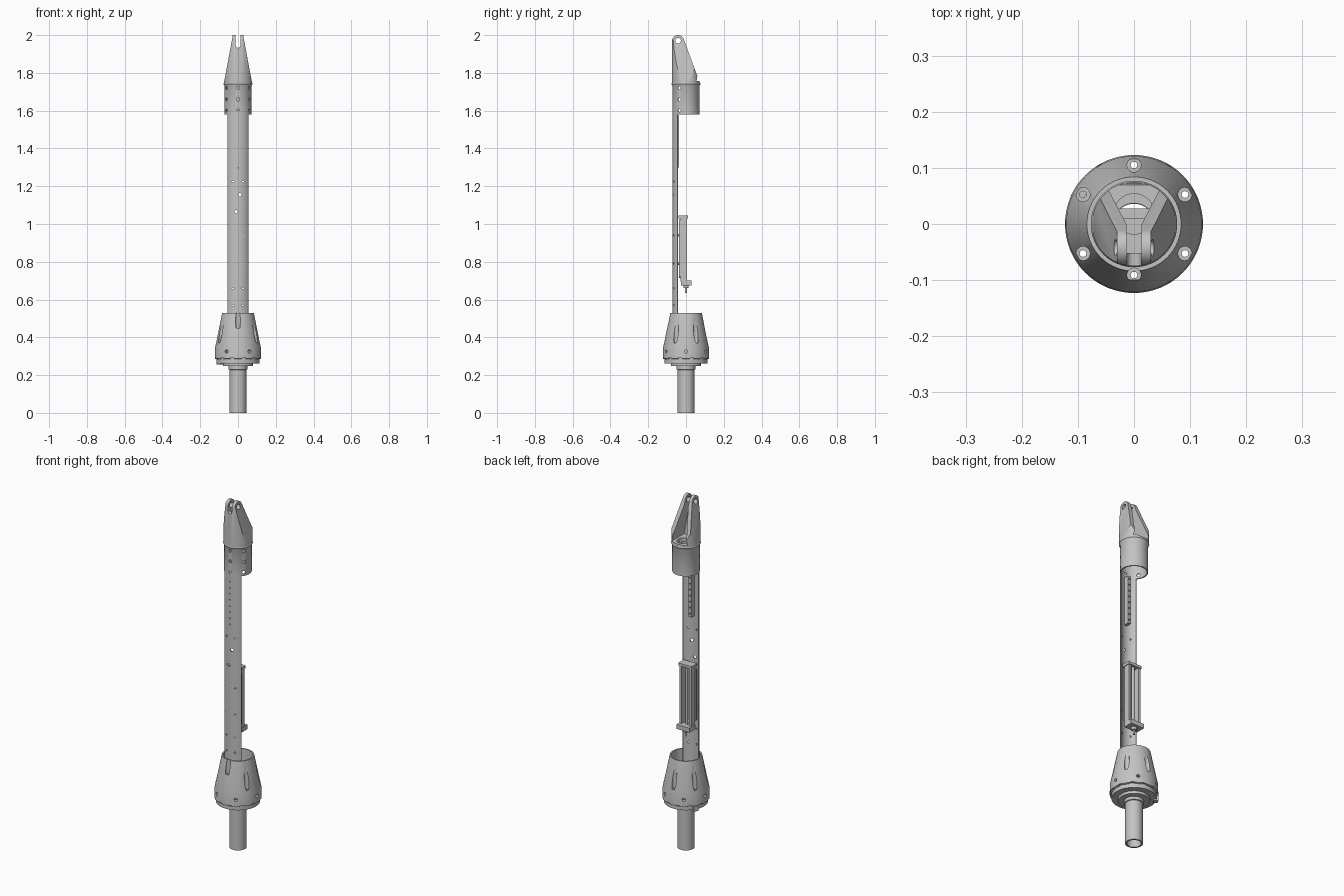
import bpy, bmesh, math
from mathutils import Matrix, Vector

if "Cube" in bpy.data.objects:
    bpy.data.objects.remove(bpy.data.objects["Cube"])

grey = bpy.data.materials.new("machined_grey")
grey.use_nodes = True
colour = (0.55, 0.55, 0.55, 1)
grey.diffuse_color = colour
grey.node_tree.nodes["Principled BSDF"].inputs["Base Color"].default_value = colour


def finish(name, bm):
    bmesh.ops.recalc_face_normals(bm, faces=bm.faces)
    me = bpy.data.meshes.new(name)
    bm.to_mesh(me)
    bm.free()
    me.materials.append(grey)
    ob = bpy.data.objects.new(name, me)
    bpy.context.collection.objects.link(ob)
    return ob


def lathe(name, profile, closed=True, steps=64):
    """Spin a closed (radius, z) outline about the z axis."""
    bm = bmesh.new()
    rings = []
    for i in range(steps):
        a = math.tau * i / steps
        rings.append([bm.verts.new((r * math.cos(a), r * math.sin(a), z)) for r, z in profile])
    n = len(profile)
    for i in range(steps):
        p, q = rings[i], rings[(i + 1) % steps]
        for j in range(n):
            k = (j + 1) % n
            bm.faces.new((p[j], q[j], q[k], p[k]))
    return finish(name, bm)


def prism(name, pts, axis, lo, hi):
    """Extrude a 2D outline along x, y or z."""
    place = {"x": lambda u, v, w: (w, u, v), "y": lambda u, v, w: (u, w, v),
             "z": lambda u, v, w: (u, v, w)}[axis]
    bm = bmesh.new()
    face = bm.faces.new([bm.verts.new(place(u, v, lo)) for u, v in pts])
    grown = bmesh.ops.extrude_face_region(bm, geom=[face])["geom"]
    bmesh.ops.translate(bm, vec=Vector(place(0, 0, hi - lo)),
                        verts=[g for g in grown if isinstance(g, bmesh.types.BMVert)])
    return finish(name, bm)


def box(name, x, y, z):
    return prism(name, [(x[0], y[0]), (x[1], y[0]), (x[1], y[1]), (x[0], y[1])], "z", *z)


def rod(name, a, b, r, sides=20):
    a, b = Vector(a), Vector(b)
    bm = bmesh.new()
    turn = (b - a).to_track_quat("Z", "Y").to_matrix().to_4x4()
    bmesh.ops.create_cone(bm, cap_ends=True, segments=sides, radius1=r, radius2=r,
                          depth=(b - a).length, matrix=Matrix.Translation((a + b) / 2) @ turn)
    return finish(name, bm)


def combine(ob, cutters, operation="DIFFERENCE"):
    """Apply each cutter to the part, then remove the cutter."""
    for c in cutters:
        m = ob.modifiers.new("cut", "BOOLEAN")
        m.operation, m.solver, m.object = operation, "EXACT", c
    bpy.context.view_layer.update()
    me = bpy.data.meshes.new_from_object(ob.evaluated_get(bpy.context.evaluated_depsgraph_get()))
    ob.modifiers.clear()
    ob.data = me
    for c in cutters:
        bpy.data.objects.remove(c)


def polar(r, deg, z):
    a = math.radians(deg)
    return (r * math.sin(a), -r * math.cos(a), z)


def arc(cx, cy, r, start, end, n):
    return [(cx + r * math.cos(math.radians(start + (end - start) * i / n)),
             cy + r * math.sin(math.radians(start + (end - start) * i / n))) for i in range(n + 1)]


# Lower hollow shaft
lathe("lower_shaft", [(0.036, 0), (0.045, 0), (0.045, 0.26), (0.036, 0.26)])

# Tapered collar with flange, screw pockets, side holes and slits
collar = lathe("collar", [(0.037, 0.225), (0.05, 0.23), (0.05, 0.247), (0.08, 0.247), (0.08, 0.262),
                          (0.114, 0.262), (0.114, 0.284), (0.123, 0.287), (0.121, 0.345),
                          (0.084, 0.528), (0.077, 0.528), (0.077, 0.3), (0.037, 0.3)])
cuts = []
for k in range(6):
    r, floor = (0.091, 0.45) if k == 0 else (0.105, 0.37)
    cuts.append(rod("pocket", polar(r, 60 * k, floor), polar(r, 60 * k, 0.6), 0.0125))
    cuts.append(rod("screw_hole", polar(r, 60 * k, 0.2), polar(r, 60 * k, floor + 0.01), 0.006, 12))
    d = 60 * k + 30
    cuts.append(rod("side_hole", polar(0.1, d, 0.325), polar(0.14, d, 0.325), 0.009, 16))
for k in range(12):
    slit = box("slit", (-0.012, 0.012), (-0.14, -0.11), (0.282, 0.29))
    slit.data.transform(Matrix.Rotation(math.radians(30 * k + 15), 4, "Z"))
    cuts.append(slit)
combine(collar, cuts)
tab = box("collar_tab", (-0.013, 0.013), (-0.123, -0.1), (0.255, 0.284))
tab.data.transform(Matrix.Rotation(math.radians(-120), 4, "Z"))

# Curved mast shell with drilled holes
mast = prism("mast_shell", arc(0, 0, 0.071, -140, -40, 20) + arc(0, 0, 0.065, -40, -140, 20),
             "z", 0.3, 1.6)
spots = [(0.01, 1.155, 0.009), (-0.01, 1.065, 0.009)]
spots += [(s * 0.026, z, 0.005) for s in (-1, 1) for z in (0.57, 0.66, 0.79, 0.94, 1.225)]
spots += [(0, 1.3 + 0.035 * i, 0.004) for i in range(8)]
combine(mast, [rod("hole", (x, -0.1, z), (x, -0.03, z), r, 12) for x, z, r in spots])

# Perforated strip on the inside of the mast
strip = box("inner_strip", (-0.009, 0.009), (-0.067, -0.036), (1.3, 1.575))
combine(strip, [rod("hole", (0, -0.05, 1.32 + 0.034 * i), (0, 0, 1.32 + 0.034 * i), 0.005, 10)
                for i in range(8)])

# Slide carriage behind the mast
outline = []
for sx, sz, start in ((1, 1, 0), (-1, 1, 90), (-1, -1, 180), (1, -1, 270)):
    outline += arc(sx * 0.03, 0.87 + sz * 0.14, 0.015, start, start + 90, 5)
prism("carriage_plate", outline, "y", -0.036, -0.028)
for side, s in (("left", 1), ("right", -1)):
    box(side + "_rail", sorted((s * 0.024, s * 0.038)), (-0.029, 0.005), (0.695, 1.035))
    for z in (0.79, 0.94):
        rod(side + "_standoff", (s * 0.026, -0.066, z), (s * 0.026, -0.03, z), 0.006, 12)
box("carriage_cap", (-0.042, 0.042), (-0.04, 0.01), (1.03, 1.045))
box("carriage_foot", (-0.042, 0.042), (-0.026, 0.028), (0.675, 0.7))
rod("lead_rod", (0, -0.008, 0.69), (0, -0.008, 1.035), 0.007)
rod("foot_boss", (0, 0, 0.66), (0, 0, 0.68), 0.014)
rod("foot_pin", (0, 0, 0.635), (0, 0, 0.67), 0.006)

# Sleeve around the top of the mast
sleeve = lathe("top_sleeve", [(0.065, 1.58), (0.0715, 1.58), (0.0715, 1.73), (0.077, 1.742),
                              (0.074, 1.75), (0.065, 1.75)])
cuts = [rod("hole", polar(0.05, d, z), polar(0.09, d, z), 0.009, 16)
        for d in (0, 60, -60) for z in (1.6, 1.66, 1.72)]
combine(sleeve, cuts)

# Forked head: round body trimmed by its side and front outlines
head = rod("fork_head", (0, 0, 1.738), (0, 0, 2.05), 0.075, 64)
side = prism("side_outline", [(-0.09, 1.7), (0.091, 1.7)] + arc(-0.042, 1.968, 0.032, 23, 180, 20)
             + [(-0.08, 1.76)], "x", -0.1, 0.1)
front = prism("front_outline", [(-0.08, 1.7), (0.08, 1.7), (0.074, 1.75), (0.03, 1.985), (0.03, 2.1),
                                (-0.03, 2.1), (-0.03, 1.985), (-0.074, 1.75)], "y", -0.1, 0.1)
combine(head, [side, front], "INTERSECT")
cavity = prism("cavity", [(-0.05, 1.758), (0.05, 1.758), (0.013, 1.95), (0.013, 2.1),
                          (-0.013, 2.1), (-0.013, 1.95)], "y", -0.052, 0.1)
slot = prism("slot", arc(0, 1.945, 0.0125, 180, 360, 10) + [(0.0125, 2.1), (-0.0125, 2.1)],
             "y", -0.12, 0.1)
eye = rod("eye", (-0.1, -0.042, 1.97), (0.1, -0.042, 1.97), 0.015)
floor_hole = rod("floor_hole", (0, 0.018, 1.7), (0, 0.018, 1.8), 0.036, 32)
combine(head, [cavity, slot, eye, floor_hole])

# Smooth the round parts, keep the edges crisp
bpy.ops.object.select_all(action="DESELECT")
for ob in bpy.context.collection.objects:
    if ob.type == "MESH":
        ob.select_set(True)
        bpy.context.view_layer.objects.active = ob
bpy.ops.object.shade_smooth_by_angle(angle=math.radians(30))
